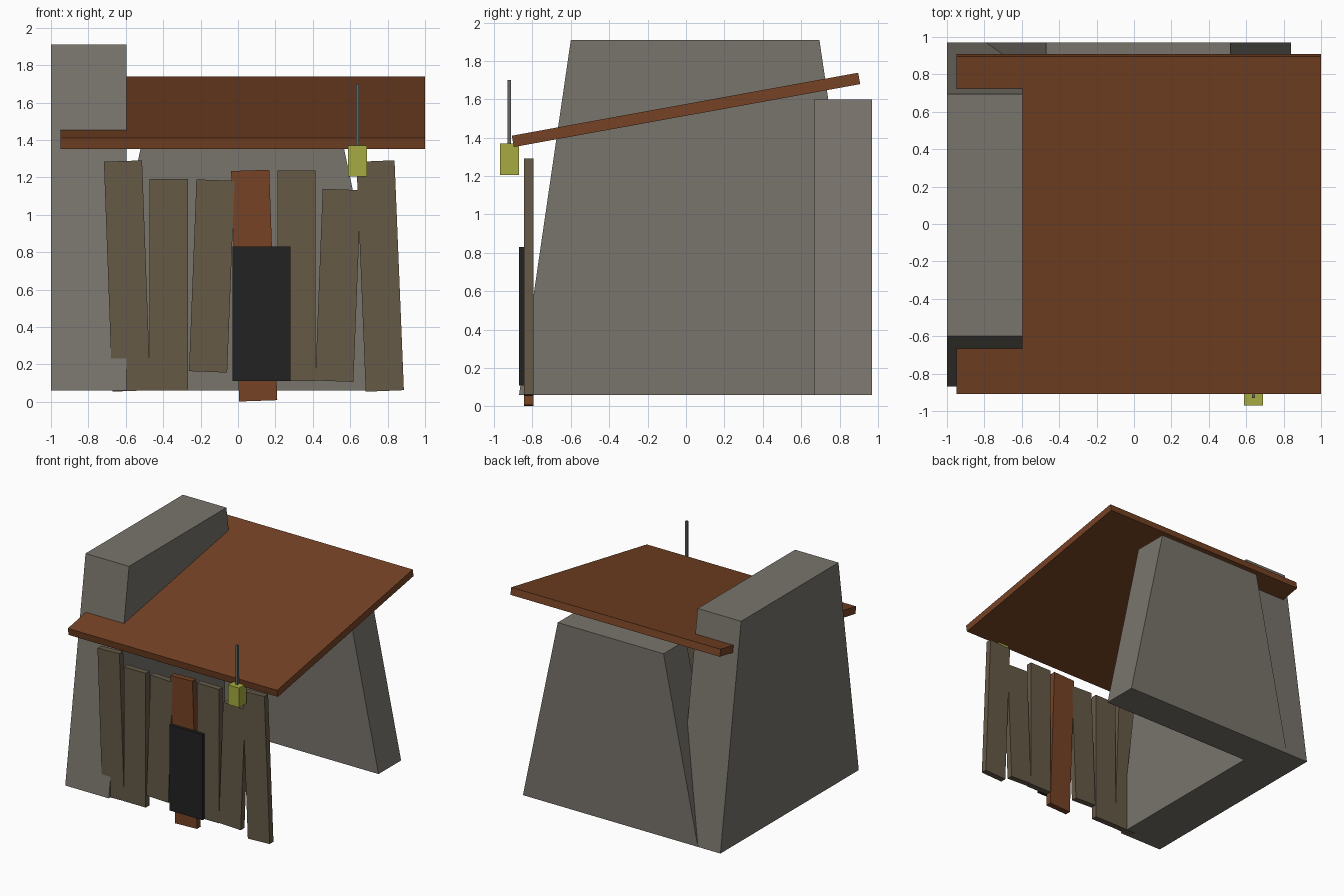
import bpy
import bmesh
import math
from mathutils import Vector

default = bpy.data.objects.get("Cube")
if default:
    bpy.data.objects.remove(default, do_unlink=True)


def material(name, rgb):
    mat = bpy.data.materials.new(name)
    mat.use_nodes = True
    colour = (*rgb, 1)
    mat.diffuse_color = colour
    mat.node_tree.nodes["Principled BSDF"].inputs["Base Color"].default_value = colour
    return mat


STONE = material("grey stone", (0.19, 0.175, 0.15))
RUST = material("rusty brown", (0.18, 0.055, 0.018))
WOOD = material("weathered wood", (0.13, 0.1, 0.062))
BLACK = material("black panel", (0.016, 0.016, 0.016))
YELLOW = material("lantern yellow", (0.39, 0.41, 0.052))
METAL = material("grey metal", (0.13, 0.13, 0.125))


def extrude_profile(name, profile, offset, mat):
    """Make a solid by sweeping a flat outline along an offset."""
    bm = bmesh.new()
    face = bm.faces.new([bm.verts.new(p) for p in profile])
    swept = bmesh.ops.extrude_face_region(bm, geom=[face])["geom"]
    moved = [v for v in swept if isinstance(v, bmesh.types.BMVert)]
    bmesh.ops.translate(bm, verts=moved, vec=Vector(offset))
    bmesh.ops.recalc_face_normals(bm, faces=bm.faces)
    mesh = bpy.data.meshes.new(name)
    bm.to_mesh(mesh)
    bm.free()
    mesh.materials.append(mat)
    obj = bpy.data.objects.new(name, mesh)
    bpy.context.collection.objects.link(obj)
    return obj


def box(name, low, high, mat):
    (x0, y0, z0), (x1, y1, z1) = low, high
    outline = [(x0, y0, z0), (x1, y0, z0), (x1, y0, z1), (x0, y0, z1)]
    return extrude_profile(name, outline, (0, y1 - y0, 0), mat)


# Tapered stone walls
side = [(-0.87, 0.06), (0.97, 0.06), (0.695, 1.91), (-0.6, 1.91)]
extrude_profile("side_wall", [(-1, y, z) for y, z in side], (0.405, 0, 0), STONE)
back = [(-0.79, 0.06), (0.84, 0.06), (0.515, 1.6), (-0.47, 1.6)]
extrude_profile("back_wall", [(x, 0.67, z) for x, z in back], (0, 0.3, 0), STONE)

# Sloping roof slab
roof = box("roof", (-0.975, -0.917, -0.03), (0.975, 0.917, 0.03), RUST)
roof.location = (0.025, 0, 1.545)
roof.rotation_euler.x = math.radians(10.3)

# Crooked fence planks: top centre x, top z, bottom centre x, bottom z
planks = [
    (-0.615, 1.287, -0.57, 0.058, WOOD),
    (-0.37, 1.19, -0.37, 0.06, WOOD),
    (-0.12, 1.185, -0.16, 0.16, WOOD),
    (0.065, 1.237, 0.108, 0.005, RUST),
    (0.312, 1.237, 0.312, 0.11, WOOD),
    (0.555, 1.135, 0.515, 0.11, WOOD),
    (0.735, 1.287, 0.785, 0.058, WOOD),
]
for number, (xt, zt, xb, zb, mat) in enumerate(planks, 1):
    top, bottom = Vector((xt, -0.845, zt)), Vector((xb, -0.845, zb))
    along = (top - bottom).normalized()
    across = Vector((along.z, 0, -along.x)) * 0.102
    outline = [bottom - across, bottom + across, top + across, top - across]
    extrude_profile(f"fence_plank_{number}", outline, (0, 0.05, 0), mat)

# Dark panel fixed to the fence
box("fence_panel", (-0.03, -0.87, 0.11), (0.28, -0.84, 0.83), BLACK)

# Lantern with its rod
box("lantern", (0.587, -0.97, 1.205), (0.69, -0.87, 1.37), YELLOW)
box("lantern_rod", (0.63, -0.93, 1.36), (0.647, -0.912, 1.7), METAL)
